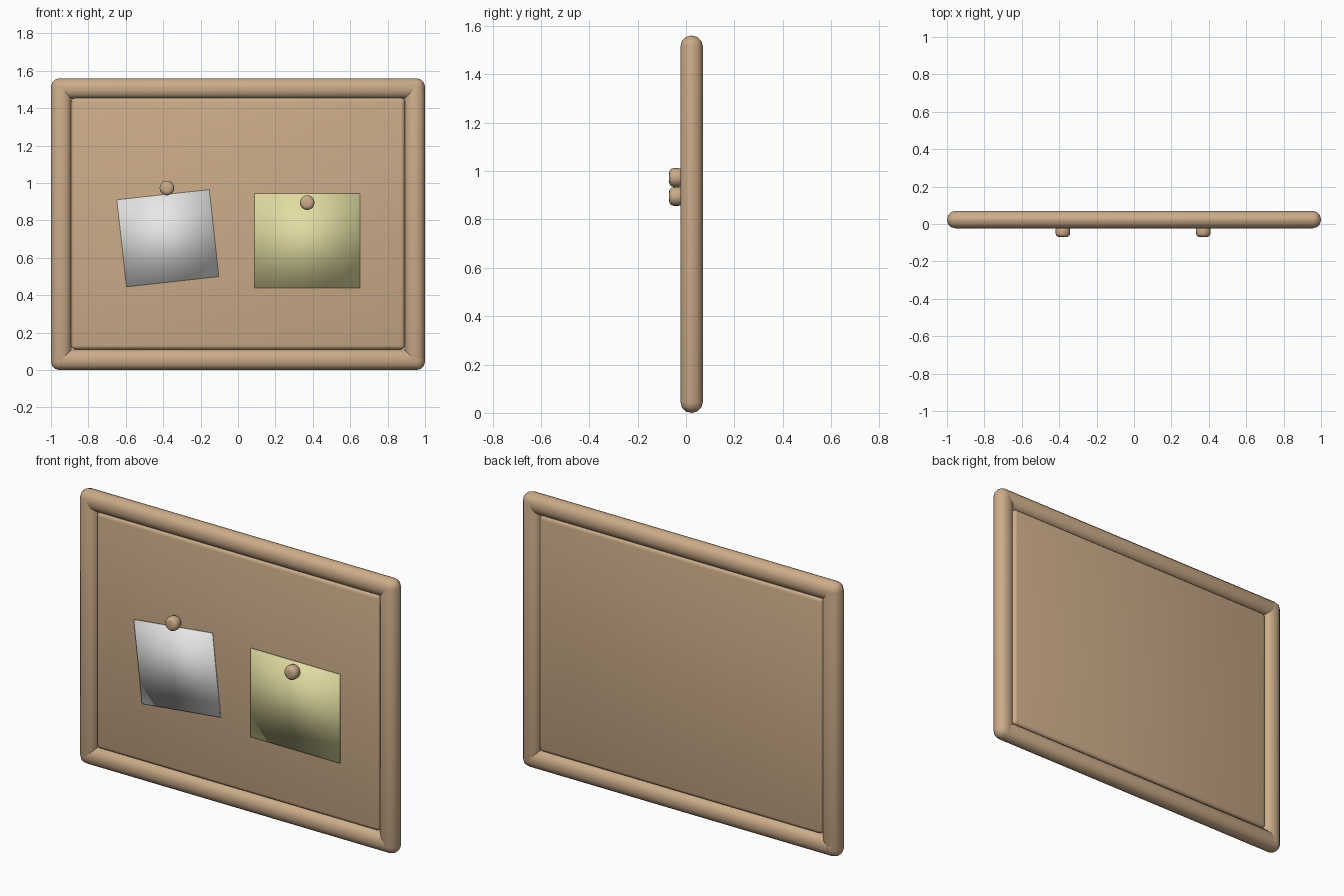
import bpy, math

if "Cube" in bpy.data.objects:
    bpy.data.objects.remove(bpy.data.objects["Cube"])


def material(name, rgb):
    m = bpy.data.materials.new(name)
    m.diffuse_color = (*rgb, 1)
    m.use_nodes = True
    m.node_tree.nodes["Principled BSDF"].inputs["Base Color"].default_value = m.diffuse_color
    return m


tan = material("tan_wood", (0.60, 0.41, 0.25))
white = material("white_paper", (0.80, 0.80, 0.79))
yellow = material("yellow_paper", (0.76, 0.72, 0.36))


def finish(obj, name, mat, bevel, segments, angle=180):
    obj.name = name
    obj.data.materials.append(mat)
    bpy.ops.object.transform_apply(location=False, rotation=False, scale=True)
    if bevel:
        b = obj.modifiers.new("round_edges", 'BEVEL')
        b.width, b.segments = bevel, segments
        b.limit_method = 'ANGLE'
        b.angle_limit = math.radians(40)
    if angle >= 180:
        bpy.ops.object.shade_smooth()
    else:
        bpy.ops.object.shade_smooth_by_angle(angle=math.radians(angle))


def box(name, loc, size, mat, bevel=0, segments=3, tilt=0):
    bpy.ops.mesh.primitive_cube_add(size=1, location=loc, rotation=(0, tilt, 0))
    obj = bpy.context.object
    obj.scale = size
    finish(obj, name, mat, bevel, segments)


# Frame: four rounded bars overlapping at the corners
W, H, B, T, Y = 2.0, 1.56, 0.11, 0.093, 0.0235
for side, label in ((-1, "left"), (1, "right")):
    box(f"frame_{label}", (side * (W - B) / 2, Y, H / 2), (B, T, H), tan, 0.045)
for z, label in ((B / 2, "bottom"), (H - B / 2, "top")):
    box(f"frame_{label}", (0, Y, z), (W, T, B), tan, 0.045)

# Board panel, slightly recessed on both sides
box("board_panel", (0, Y, 0.783), (1.784, 0.06, 1.346), tan, 0.022)

# Pinned notes
box("white_note", (-0.375, -0.010, 0.705), (0.497, 0.005, 0.468), white,
    tilt=-math.radians(6.3))
box("yellow_note", (0.37, -0.010, 0.692), (0.562, 0.005, 0.505), yellow)

# Round push pins
for x, z, label in ((-0.38, 0.973, "left"), (0.37, 0.895, "right")):
    bpy.ops.mesh.primitive_cylinder_add(vertices=20, radius=0.039, depth=0.06,
                                        location=(x, -0.040, z),
                                        rotation=(math.pi / 2, 0, 0))
    finish(bpy.context.object, f"pin_{label}", tan, 0.02, 3)
